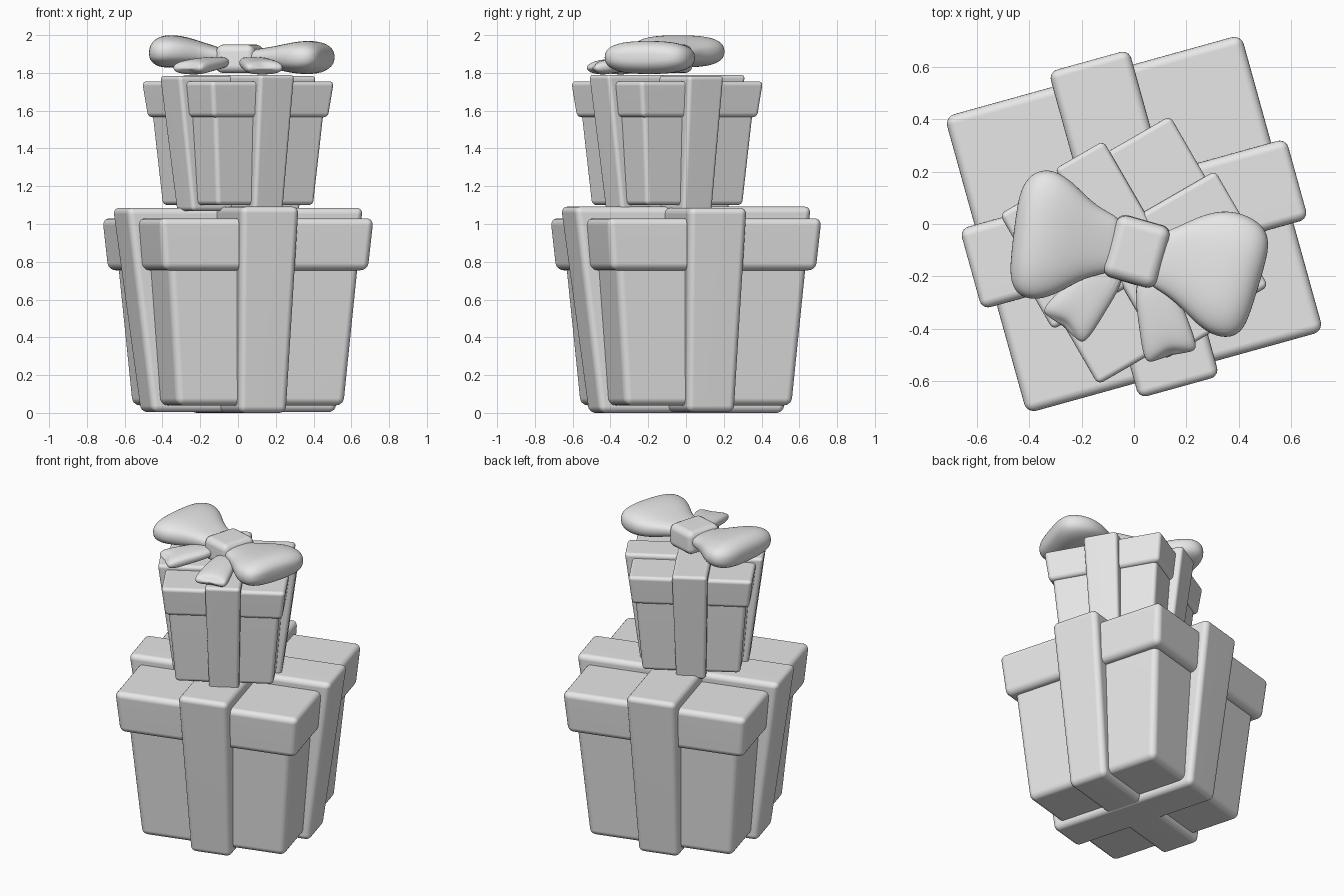
import bpy, bmesh, math
from mathutils import Matrix, Vector

cube = bpy.data.objects.get("Cube")
if cube:
    bpy.data.objects.remove(cube, do_unlink=True)

grey = bpy.data.materials.new("plain_grey")
grey.use_nodes = True
grey.diffuse_color = (0.8, 0.8, 0.8, 1)
grey.node_tree.nodes["Principled BSDF"].inputs["Base Color"].default_value = (0.8, 0.8, 0.8, 1)


def finish(name, bm):
    bmesh.ops.recalc_face_normals(bm, faces=bm.faces)
    mesh = bpy.data.meshes.new(name)
    bm.to_mesh(mesh)
    bm.free()
    mesh.materials.append(grey)
    mesh.shade_smooth()
    obj = bpy.data.objects.new(name, mesh)
    bpy.context.collection.objects.link(obj)
    return obj


def block(name, bottom, top, z0, z1, centre, angle, bevel):
    """Rounded block with separate half sizes at the bottom and the top."""
    bm = bmesh.new()
    bmesh.ops.create_cube(bm, size=2)
    for v in bm.verts:
        half, z = (top, z1) if v.co.z > 0 else (bottom, z0)
        v.co = Vector((v.co.x * half[0], v.co.y * half[1], z))
    obj = finish(name, bm)
    obj.matrix_world = Matrix.Translation((*centre, 0)) @ Matrix.Rotation(math.radians(angle), 4, "Z")
    mod = obj.modifiers.new("Rounded edges", "BEVEL")
    mod.width, mod.segments = bevel, 5
    obj.modifiers.new("Flat faces", "WEIGHTED_NORMAL")
    return obj


def loft(name, origin, direction, sections, notch=0.0):
    """Pillow shape from rings: (distance, left edge, right edge, centre z, half height)."""
    u = Vector((*direction, 0)).normalized()
    side = Vector((0, 0, 1)).cross(u)
    if side.y < 0:
        side.negate()
    count = 20
    bm = bmesh.new()
    rings = []
    for i, (dist, a, b, z, h) in enumerate(sections):
        ring = []
        for k in range(count):
            t = 2 * math.pi * k / count
            c, s = math.cos(t), math.sin(t)
            c = math.copysign(abs(c) ** 0.75, c)
            s = math.copysign(abs(s) ** 0.75, s)
            back = notch * (1 - abs(c)) if i >= len(sections) - 3 else 0
            p = Vector((*origin, z + h * s)) + u * (dist - back) + side * ((a + b) / 2 + c * (a - b) / 2)
            ring.append(bm.verts.new(p))
        rings.append(ring)
    for r, q in zip(rings, rings[1:]):
        for k in range(count):
            n = (k + 1) % count
            bm.faces.new((r[k], r[n], q[n], q[k]))
    bm.faces.new(rings[0])
    bm.faces.new(rings[-1])
    obj = finish(name, bm)
    mod = obj.modifiers.new("Soft", "SUBSURF")
    mod.levels = mod.render_levels = 2
    return obj


def gift(prefix, centre, angle, base, lid, ribbon, bevel):
    """Tapered box, lid and two crossing ribbons."""
    for part, (b, t, z0, z1) in (("box", base), ("lid", lid)):
        block(f"{prefix}_{part}", (b, b), (t, t), z0, z1, centre, angle, bevel)
    (wb, rb), (wt, rt), z0, z1 = ribbon
    for i in range(2):
        block(f"{prefix}_ribbon_{i + 1}", (wb, rb), (wt, rt), z0 + 0.004 * i, z1 - 0.006 * i,
              centre, angle + 90 * i, bevel * 0.9)


# Two stacked presents
gift("large", (0, 0), 15.5, (0.46, 0.525, 0.04, 0.82), (0.565, 0.59, 0.755, 1.03),
     ((0.13, 0.505), (0.16, 0.65), 0.0, 1.092), 0.038)
gift("small", (0, -0.10), 30, (0.297, 0.34, 1.1, 1.62), (0.355, 0.378, 1.565, 1.755),
     ((0.09, 0.328), (0.108, 0.422), 1.065, 1.79), 0.024)

# Bow on the top
block("bow_knot", (0.11, 0.125), (0.105, 0.12), 1.8, 1.95, (0.01, -0.105), -16, 0.04)
loft("bow_right_loop", (-0.1, -0.08), (-0.99, 0.12), [
    (-0.05, 0.1, -0.09, 1.885, 0.035), (0, 0.12, -0.11, 1.89, 0.045),
    (0.08, 0.155, -0.14, 1.9, 0.06), (0.16, 0.225, -0.205, 1.91, 0.077),
    (0.24, 0.265, -0.245, 1.915, 0.088), (0.31, 0.25, -0.24, 1.912, 0.086),
    (0.352, 0.19, -0.19, 1.908, 0.055), (0.362, 0.1, -0.1, 1.905, 0.02)])
loft("bow_left_loop", (0.12, -0.14), (0.95, -0.29), [
    (-0.05, 0.1, -0.1, 1.885, 0.035), (0, 0.13, -0.115, 1.885, 0.045),
    (0.07, 0.2, -0.135, 1.88, 0.06), (0.15, 0.25, -0.18, 1.88, 0.077),
    (0.23, 0.262, -0.22, 1.881, 0.09), (0.31, 0.245, -0.22, 1.882, 0.088),
    (0.358, 0.195, -0.18, 1.884, 0.055), (0.368, 0.1, -0.1, 1.885, 0.02)])

# Notched tails
for name, origin, direction, length in (("bow_right_tail", (-0.07, -0.14), (-0.62, -0.78), 0.33),
                                        ("bow_left_tail", (0.06, -0.18), (0.25, -0.97), 0.34)):
    loft(name, origin, direction, [
        (0, 0.07, -0.07, 1.86, 0.03), (length * 0.5, 0.09, -0.09, 1.845, 0.038),
        (length * 0.85, 0.105, -0.105, 1.83, 0.042), (length * 0.97, 0.1, -0.1, 1.827, 0.032),
        (length, 0.08, -0.08, 1.825, 0.012)], notch=0.03)
